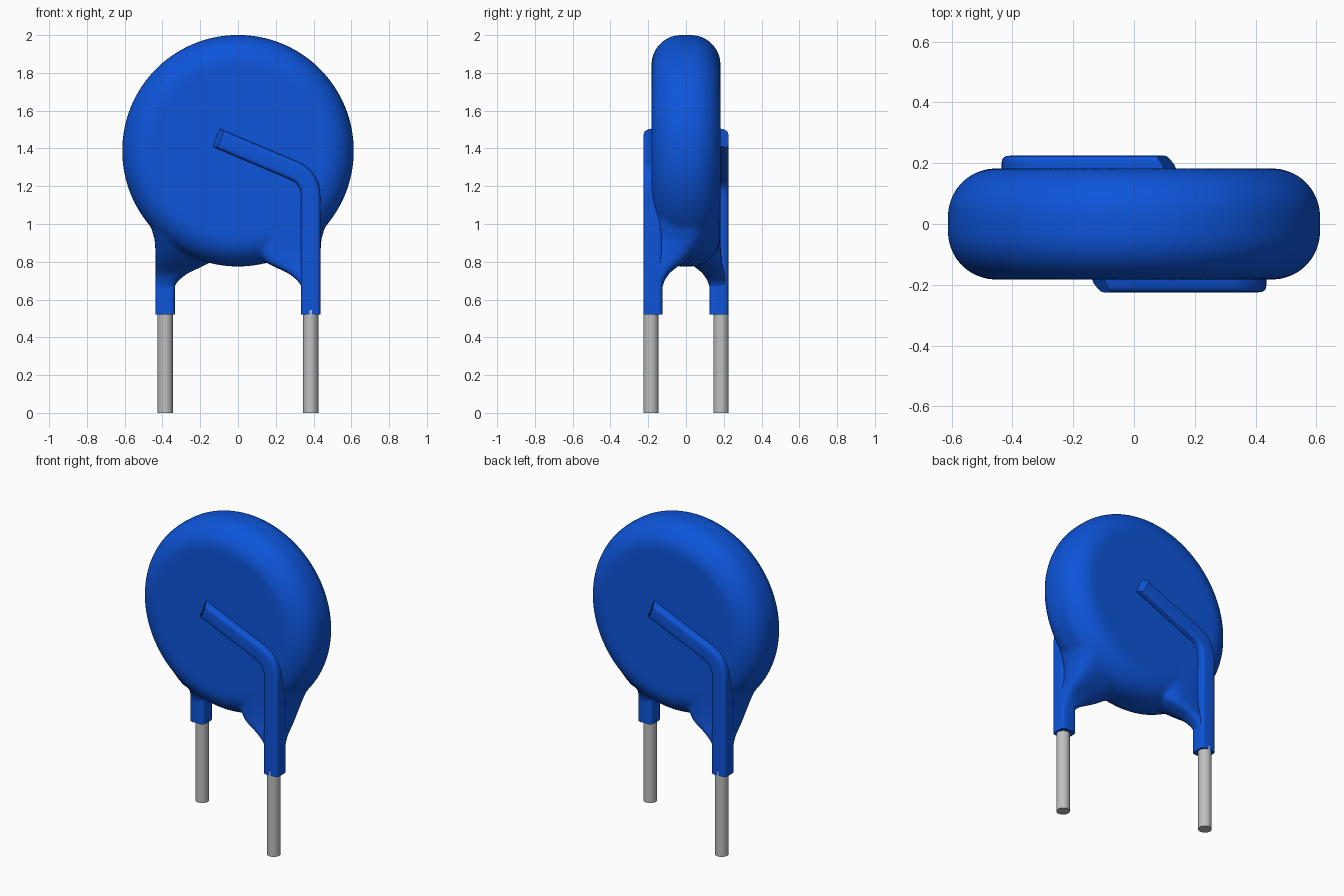
import bpy, bmesh, math
from mathutils import Vector, Matrix

cube = bpy.data.objects.get("Cube")
if cube:
    bpy.data.objects.remove(cube, do_unlink=True)


def material(name, rgb, rough):
    m = bpy.data.materials.new(name)
    m.use_nodes = True
    m.diffuse_color = (*rgb, 1)
    bsdf = m.node_tree.nodes["Principled BSDF"]
    bsdf.inputs["Base Color"].default_value = (*rgb, 1)
    bsdf.inputs["Roughness"].default_value = rough
    return m


BLUE = material("blue coating", (0.004, 0.09, 0.70), 0.5)
GREY = material("grey metal", (0.52, 0.52, 0.52), 0.5)
TURN = Matrix.Rotation(math.pi, 4, 'Z')


def make_object(name, bm, mat):
    bmesh.ops.recalc_face_normals(bm, faces=bm.faces)
    me = bpy.data.meshes.new(name)
    bm.to_mesh(me)
    bm.free()
    me.materials.append(mat)
    ob = bpy.data.objects.new(name, me)
    bpy.context.collection.objects.link(ob)
    return ob


def smooth(ob, angle):
    bpy.ops.object.select_all(action='DESELECT')
    ob.select_set(True)
    bpy.context.view_layer.objects.active = ob
    bpy.ops.object.shade_smooth_by_angle(angle=math.radians(angle))


def loft(bm, rings, matrix=Matrix()):
    """Skin a list of closed rings and cap both ends."""
    vs = [[bm.verts.new(matrix @ Vector(p)) for p in r] for r in rings]
    n = len(vs[0])
    for a, b in zip(vs, vs[1:]):
        for i in range(n):
            j = (i + 1) % n
            bm.faces.new((a[i], a[j], b[j], b[i]))
    bm.faces.new(vs[0][::-1])
    bm.faces.new(vs[-1])


def rounded(hx, hy, power, n=32):
    """Rounded rectangle outline as a superellipse."""
    pts = []
    for i in range(n):
        a = 2 * math.pi * (i + 0.5) / n
        c, s = math.cos(a), math.sin(a)
        pts.append((hx * math.copysign(abs(c) ** (2 / power), c),
                    hy * math.copysign(abs(s) ** (2 / power), s)))
    return pts


# Disc with a rounded rim, lathed about the y axis
bm = bmesh.new()
R, HALF, RIM, CZ, SEG = 0.613, 0.183, 0.158, 1.388, 96
profile = []
for side in (-1, 1):
    arc = [math.radians(90 * i / 10) for i in range(11)]
    for a in (arc if side < 0 else arc[::-1]):
        profile.append((R - RIM + RIM * math.sin(a),
                        side * (HALF - RIM + RIM * math.cos(a))))
rings = [[(r * math.cos(2 * math.pi * i / SEG), y, CZ + r * math.sin(2 * math.pi * i / SEG))
          for i in range(SEG)] for r, y in profile]
loft(bm, rings)

# Flared webs running from the disc down to each leg: z, x in, x out, y front, y back, squareness
WEB = [(0.56, 0.345, 0.425, -0.215, -0.135, 4),
       (0.64, 0.342, 0.433, -0.218, -0.128, 4),
       (0.68, 0.332, 0.436, -0.216, -0.122, 4),
       (0.71, 0.305, 0.436, -0.210, -0.108, 4),
       (0.74, 0.265, 0.436, -0.204, -0.088, 3.5),
       (0.77, 0.200, 0.436, -0.196, -0.050, 3.5),
       (0.80, 0.140, 0.436, -0.190, -0.005, 3.2),
       (0.85, 0.100, 0.437, -0.185, 0.050, 3),
       (0.92, 0.080, 0.442, -0.183, 0.110, 3),
       (1.00, 0.060, 0.466, -0.183, 0.150, 3),
       (1.06, 0.060, 0.490, -0.183, 0.160, 2.8),
       (1.20, 0.060, 0.480, -0.180, 0.160, 2.6)]
web_rings = []
for z, x0, x1, y0, y1, power in WEB:
    web_rings.append([((x0 + x1) / 2 + px, (y0 + y1) / 2 + py, z)
                      for px, py in rounded((x1 - x0) / 2, (y1 - y0) / 2, power)])
for m in (Matrix(), TURN):
    loft(bm, web_rings, m)
body = make_object("coated_disc", bm, BLUE)

# Fuse disc and webs into one dipped skin
fuse = body.modifiers.new("fuse", 'REMESH')
fuse.mode = 'VOXEL'
fuse.voxel_size = 0.012
fuse.use_smooth_shade = True
soften = body.modifiers.new("soften", 'SMOOTH')
soften.factor = 0.5
soften.iterations = 8
smooth(body, 180)

# Centre line of the coated wire in the xz plane: leg, bend, slanted run
corner, end = Vector((0.385, 1.245)), Vector((-0.128, 1.462))
slant = (end - corner).normalized()
a, b = corner - Vector((0, 0.10)), corner + slant * 0.10
path = [Vector((0.385, 0.52)), Vector((0.385, 0.85))]
for i in range(11):
    t = i / 10
    path.append(a * (1 - t) ** 2 + corner * 2 * t * (1 - t) + b * t ** 2)
path.append(end - slant * 0.05)
path.append(end)

wire_rings = []
for i, p in enumerate(path):
    tan = (path[min(i + 1, len(path) - 1)] - path[max(i - 1, 0)]).normalized()
    nrm = Vector((tan.y, -tan.x))
    ring = []
    for w, y in rounded(0.051, 0.05, 5):
        q = p + nrm * w
        if i == len(path) - 1:          # slope the tip back towards the disc face
            q -= tan * 0.04 * max(0, -y) / 0.05
        ring.append((q.x, y - 0.175, q.y))
    wire_rings.append(ring)

# Each side is the other turned half way round
for side, m in (("front", Matrix()), ("back", TURN)):
    bm = bmesh.new()
    loft(bm, wire_rings, m)
    smooth(make_object(side + "_coated_wire", bm, BLUE), 40)

    bm = bmesh.new()
    bmesh.ops.create_cone(bm, cap_ends=True, segments=32, radius1=0.04, radius2=0.04, depth=0.545,
                          matrix=m @ Matrix.Translation((0.385, -0.1855, 0.2725)))
    smooth(make_object(side + "_lead", bm, GREY), 40)
